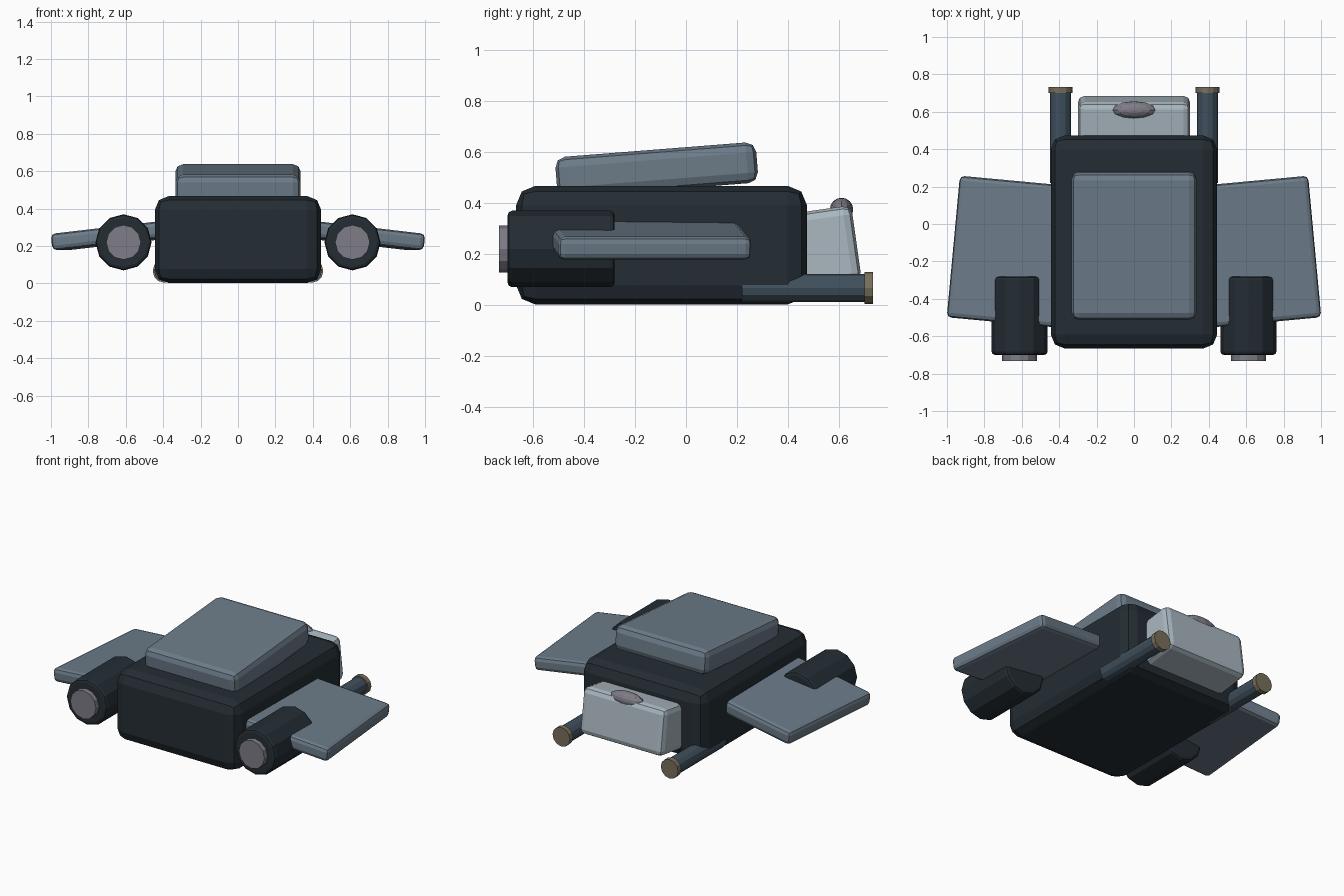
import bpy
from math import radians

if "Cube" in bpy.data.objects:
    bpy.data.objects.remove(bpy.data.objects["Cube"])


def material(name, rgb):
    m = bpy.data.materials.new(name)
    m.diffuse_color = (*rgb, 1)
    m.use_nodes = True
    m.node_tree.nodes["Principled BSDF"].inputs["Base Color"].default_value = m.diffuse_color
    return m


DARK = material("dark_hull", (0.017, 0.026, 0.034))
PLATE = material("plate_grey", (0.15, 0.20, 0.25))
PALE = material("pale_grey", (0.40, 0.48, 0.53))
STEEL = material("blue_steel", (0.05, 0.08, 0.11))
BRASS = material("dull_brass", (0.19, 0.16, 0.11))
GLOW = material("mauve_grey", (0.21, 0.20, 0.24))


def finish(name, mat, bevel=0, segments=2):
    ob = bpy.context.object
    ob.name = name
    ob.data.materials.append(mat)
    bpy.ops.object.transform_apply(location=False, rotation=False, scale=True)
    if bevel:
        b = ob.modifiers.new("bevel", 'BEVEL')
        b.width, b.segments, b.limit_method = bevel, segments, 'ANGLE'
        b.angle_limit = radians(40)
    return ob


def box(name, loc, size, mat, bevel, rot=(0, 0, 0)):
    bpy.ops.mesh.primitive_cube_add(size=1, location=loc,
                                    rotation=[radians(a) for a in rot])
    bpy.context.object.scale = size
    return finish(name, mat, bevel)


def tube(name, x, z, y0, y1, radius, mat, sides=12, bevel=0):
    bpy.ops.mesh.primitive_cylinder_add(vertices=sides, radius=radius, depth=y1 - y0,
                                        location=(x, (y0 + y1) / 2, z),
                                        rotation=(radians(90), 0, 0))
    return finish(name, mat, bevel)


# Main hull and sloping top plate
box("hull", (0, -0.096, 0.235), (0.89, 1.14, 0.465), DARK, 0.075)
box("top_plate", (0, -0.115, 0.53), (0.67, 0.79, 0.16), PLATE, 0.04, (4.5, 0, 0))

# Tilted nose block with sensor
box("nose_block", (0, 0.54, 0.225), (0.60, 0.26, 0.30), PALE, 0.035, (8, 0, 0))
bpy.ops.mesh.primitive_uv_sphere_add(segments=12, ring_count=8, radius=1,
                                     location=(0, 0.61, 0.375))
bpy.context.object.scale = (0.12, 0.046, 0.046)
finish("sensor", GLOW)

# Paired wings, engines and barrels
for side, s in (("left", -1), ("right", 1)):
    box(side + "_wing", (s * 0.667, -0.148, 0.255), (0.60, 0.76, 0.09), PLATE, 0.025,
        (0, s * 6.6, s * 5.3))
    tube(side + "_engine", s * 0.612, 0.22, -0.70, -0.28, 0.15, DARK, 12, 0.018)
    tube(side + "_exhaust", s * 0.612, 0.22, -0.733, -0.69, 0.093, GLOW)
    tube(side + "_barrel", s * 0.393, 0.067, 0.22, 0.71, 0.055, STEEL)
    tube(side + "_muzzle", s * 0.393, 0.067, 0.70, 0.733, 0.063, BRASS)
